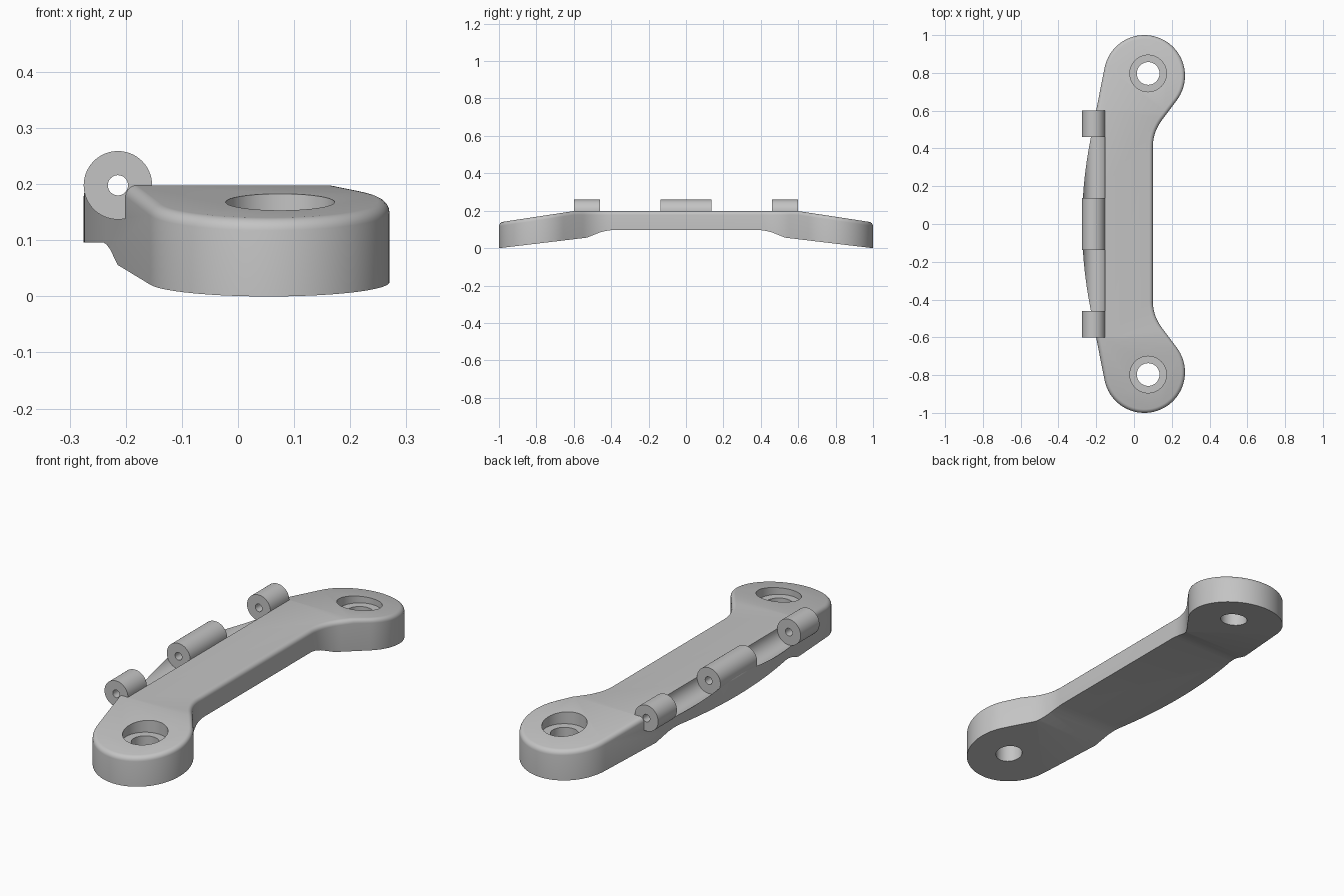
import bpy, bmesh, math
from mathutils import Matrix, Vector

old = bpy.data.objects.get("Cube")
if old:
    bpy.data.objects.remove(old, do_unlink=True)

grey = bpy.data.materials.new("light grey")
grey.use_nodes = True
grey.diffuse_color = (0.55, 0.55, 0.55, 1)
grey.node_tree.nodes["Principled BSDF"].inputs["Base Color"].default_value = (0.55, 0.55, 0.55, 1)

HINGE_X, HINGE_Z, HINGE_R = -0.214, 0.198, 0.061


def to_object(name, bm):
    bmesh.ops.recalc_face_normals(bm, faces=bm.faces)
    mesh = bpy.data.meshes.new(name)
    bm.to_mesh(mesh)
    bm.free()
    mesh.materials.append(grey)
    obj = bpy.data.objects.new(name, mesh)
    bpy.context.collection.objects.link(obj)
    return obj


def prism(name, points, vector):
    bm = bmesh.new()
    face = bm.faces.new([bm.verts.new(p) for p in points])
    ext = bmesh.ops.extrude_face_region(bm, geom=[face])
    verts = [v for v in ext["geom"] if isinstance(v, bmesh.types.BMVert)]
    bmesh.ops.translate(bm, verts=verts, vec=vector)
    return to_object(name, bm)


def cylinder(name, radius, start, end, sides=64):
    a, b = Vector(start), Vector(end)
    turn = (b - a).to_track_quat("Z", "Y").to_matrix().to_4x4()
    bm = bmesh.new()
    bmesh.ops.create_cone(bm, cap_ends=True, segments=sides, radius1=radius, radius2=radius,
                          depth=(b - a).length, matrix=Matrix.Translation((a + b) / 2) @ turn)
    return to_object(name, bm)


def activate(obj):
    for other in bpy.context.selected_objects:
        other.select_set(False)
    obj.select_set(True)
    bpy.context.view_layer.objects.active = obj


def boolean(obj, cutter, operation="DIFFERENCE"):
    activate(obj)
    mod = obj.modifiers.new("cut", "BOOLEAN")
    mod.operation, mod.object, mod.solver = operation, cutter, "EXACT"
    bpy.ops.object.modifier_apply(modifier=mod.name)
    bpy.data.objects.remove(cutter, do_unlink=True)


def smooth(obj):
    activate(obj)
    bpy.ops.object.shade_smooth_by_angle(angle=math.radians(25))


def bezier(p, q, r, steps=12):
    p, q, r = Vector(p), Vector(q), Vector(r)
    return [p * (1 - t) ** 2 + q * 2 * t * (1 - t) + r * t * t
            for t in (i / steps for i in range(steps + 1))]


# Plan outline: inner waist, round end, bulging hinge side, then mirrored in y
half = bezier((0.1, 0.41), (0.1, 0.487), (0.15, 0.553))
for i in range(49):
    a = math.radians(-37 + (169 + 37) * i / 48)
    half.append(Vector((0.055 + 0.215 * math.cos(a), 0.785 + 0.215 * math.sin(a))))
half += bezier((-0.23, 0.45), (-0.275, 0.22), (-0.275, 0))
outline = half + [Vector((p.x, -p.y)) for p in reversed(half[:-1])]
body = prism("handle_body", [(p.x, p.y, -0.2) for p in outline], (0, 0, 0.6))

# Side profile: raised flat middle with drooping ends
top = [(0.6, 0.198), (1.2, 0.107)]
bottom = [(1.2, -0.024), (0.53, 0.056), (0.46, 0.084), (0.43, 0.092), (0.4, 0.096)]
right = top + bottom
profile = right + [(-y, z) for y, z in reversed(right)]
boolean(body, prism("profile", [(-0.5, y, z) for y, z in profile], (1, 0, 0)), "INTERSECT")

# Rounded upper rim
bm = bmesh.new()
bm.from_mesh(body.data)
bmesh.ops.remove_doubles(bm, verts=bm.verts, dist=0.0005)
bm.normal_update()
rim = []
for e in bm.edges:
    if len(e.link_faces) == 2:
        low, high = sorted(f.normal.z for f in e.link_faces)
        if high > 0.9 and abs(low) < 0.1:
            rim.append(e)
bmesh.ops.bevel(bm, geom=rim, offset=0.02, segments=5, profile=0.5,
                affect="EDGES", clamp_overlap=False)
bm.to_mesh(body.data)
bm.free()

# Groove under the hinge line
boolean(body, cylinder("groove", HINGE_R - 0.0005, (HINGE_X, -0.6, HINGE_Z), (HINGE_X, 0.6, HINGE_Z)))

# Counterbored screw holes
for y in (-0.797, 0.797):
    boolean(body, cylinder("bore", 0.097, (0.075, y, 0.125), (0.075, y, 0.4)))
    boolean(body, cylinder("hole", 0.06, (0.075, y, -0.2), (0.075, y, 0.4)))
smooth(body)

# Hinge knuckles with a pin hole
for name, y0, y1 in (("front_knuckle", -0.6, -0.46), ("middle_knuckle", -0.137, 0.137),
                     ("back_knuckle", 0.46, 0.6)):
    knuckle = cylinder(name, HINGE_R, (HINGE_X, y0, HINGE_Z), (HINGE_X, y1, HINGE_Z))
    boolean(knuckle, cylinder("pin", 0.018, (HINGE_X, -1, HINGE_Z), (HINGE_X, 1, HINGE_Z), 32))
    smooth(knuckle)
